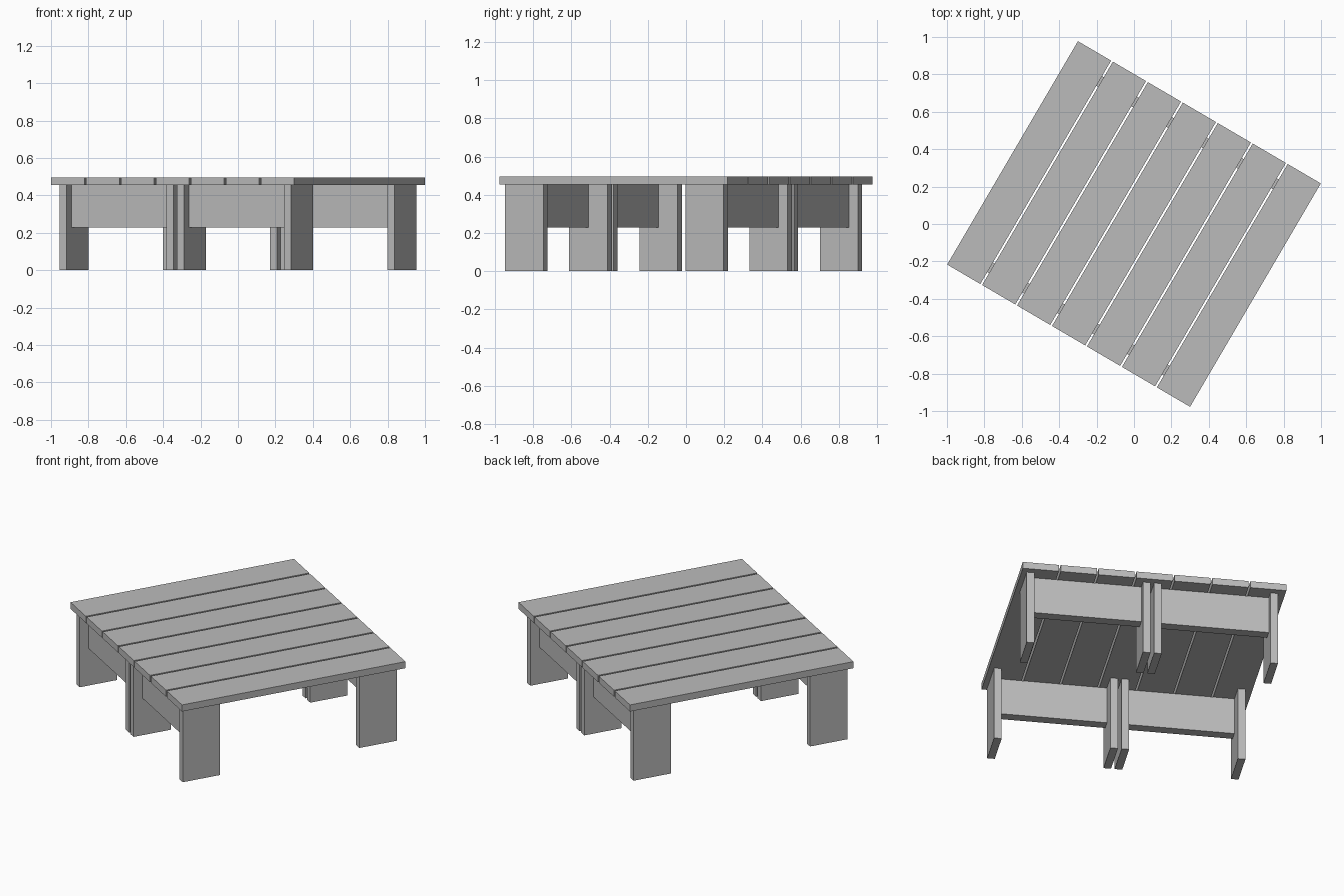
import bpy
import bmesh
import math
from mathutils import Matrix, Vector

cube = bpy.data.objects.get("Cube")
if cube:
    bpy.data.objects.remove(cube, do_unlink=True)

grey = bpy.data.materials.new("plain_grey")
grey.use_nodes = True
colour = (0.5, 0.5, 0.5, 1)
grey.diffuse_color = colour
grey.node_tree.nodes["Principled BSDF"].inputs["Base Color"].default_value = colour

# The whole table is turned about the vertical axis
TURN = Matrix.Rotation(math.radians(-30.35), 4, "Z")


def board(name, centre, size):
    """Plain square-edged board, laid out in the table's own axes."""
    bm = bmesh.new()
    bmesh.ops.create_cube(bm, size=1)
    bmesh.ops.scale(bm, vec=size, verts=bm.verts)
    mesh = bpy.data.meshes.new(name)
    bm.to_mesh(mesh)
    bm.free()
    mesh.materials.append(grey)
    obj = bpy.data.objects.new(name, mesh)
    obj.matrix_world = TURN @ Matrix.Translation(Vector(centre))
    bpy.context.collection.objects.link(obj)
    return obj


WIDTH, LENGTH = 1.505, 1.384
TOP, UNDER = 0.496, 0.455
PLANKS, GAP = 7, 0.011

# Table top planks
pitch = (WIDTH + GAP) / PLANKS
for i in range(PLANKS):
    x = (i - (PLANKS - 1) / 2) * pitch
    board(f"top_plank_{i + 1}", (x, 0, (TOP + UNDER) / 2),
          (pitch - GAP, LENGTH, TOP - UNDER))

# Legs and aprons: two leg frames side by side, at front and back
BASE_X, BASE_Y = 0.006, -0.011
INNER, OUTER, ROW = 0.032, 0.696, 0.547
LEG_T, LEG_W = 0.043, 0.232
APRON_T, APRON_Z = 0.06, 0.229
for end, sy in (("front", -1), ("back", 1)):
    y = BASE_Y + sy * ROW
    for side, sx in (("right", -1), ("left", 1)):
        for place, u in (("inner", INNER), ("outer", OUTER)):
            board(f"{end}_{side}_{place}_leg", (BASE_X + sx * u, y, UNDER / 2),
                  (LEG_T, LEG_W, UNDER))
        board(f"{end}_{side}_apron",
              (BASE_X + sx * (INNER + OUTER) / 2, y + sy * APRON_T / 2,
               (UNDER + APRON_Z) / 2),
              (OUTER - INNER - LEG_T, APRON_T, UNDER - APRON_Z))
